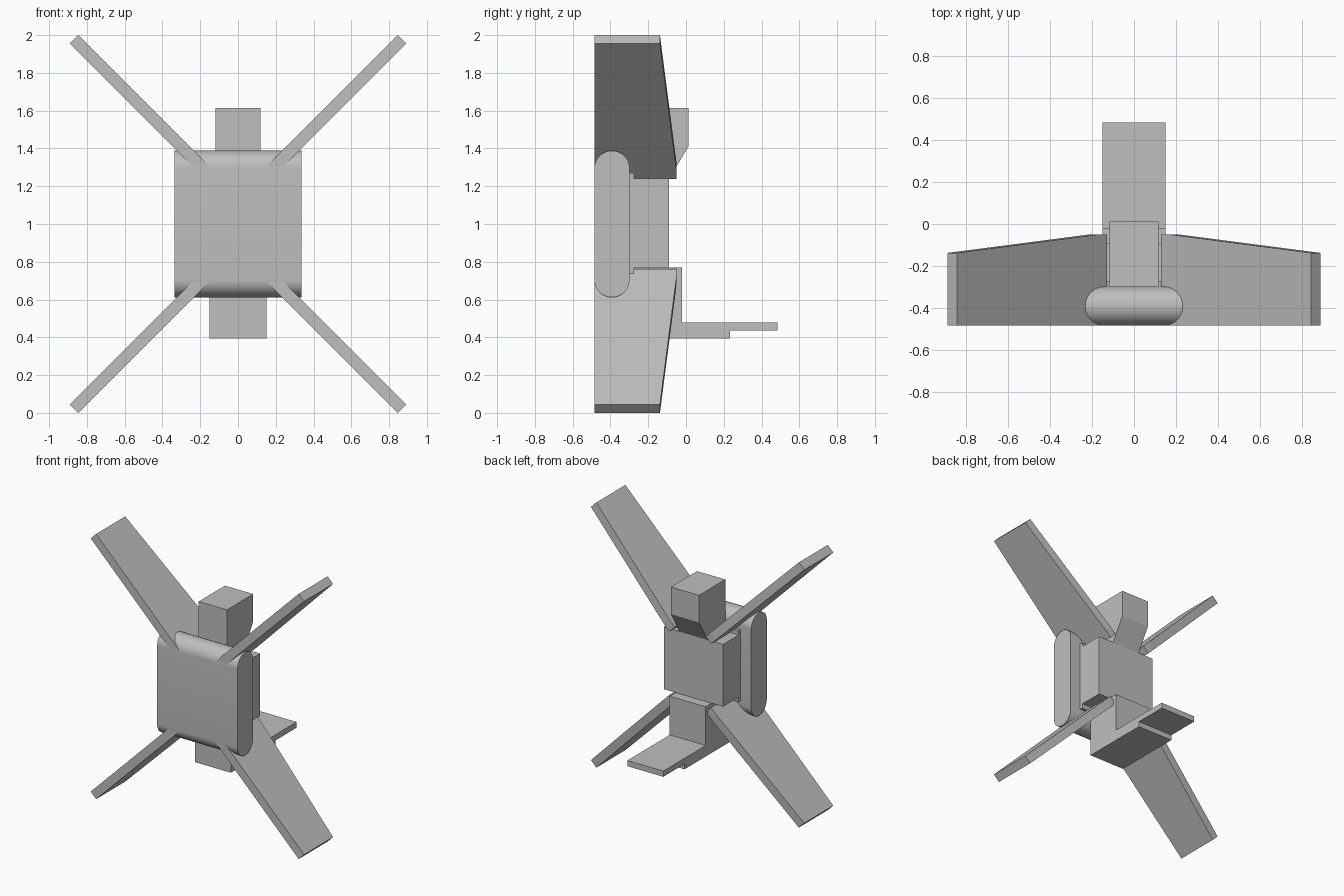
import bpy, bmesh, math
from mathutils import Vector

cube = bpy.data.objects.get("Cube")
if cube:
    bpy.data.objects.remove(cube, do_unlink=True)

grey = bpy.data.materials.new("hull_grey")
grey.use_nodes = True
colour = (0.52, 0.52, 0.52, 1)
grey.diffuse_color = colour
grey.node_tree.nodes["Principled BSDF"].inputs["Base Color"].default_value = colour


def prism(name, profile, place, half):
    """Extrude a 2D profile between -half and +half; place maps (a, b, h) to xyz."""
    bm = bmesh.new()
    rings = [[bm.verts.new(place(a, b, h)) for a, b in profile] for h in (-half, half)]
    bm.faces.new(rings[0])
    bm.faces.new(rings[1])
    for i in range(len(profile)):
        j = (i + 1) % len(profile)
        bm.faces.new((rings[0][i], rings[0][j], rings[1][j], rings[1][i]))
    bmesh.ops.recalc_face_normals(bm, faces=bm.faces)
    mesh = bpy.data.meshes.new(name)
    bm.to_mesh(mesh)
    bm.free()
    mesh.materials.append(grey)
    obj = bpy.data.objects.new(name, mesh)
    bpy.context.collection.objects.link(obj)
    return obj


def side_prism(name, profile, half):
    """Profile given as (y, z), extruded across x."""
    return prism(name, profile, lambda y, z, x: Vector((x, y, z)), half)


def rect(y0, y1, z0, z1):
    return [(y0, z0), (y1, z0), (y1, z1), (y0, z1)]


# Rounded front plate: a stadium profile across the full width
radius, straight, steps = 0.093, 0.295, 24
stadium = []
for centre, start in ((1 + straight, 0), (1 - straight, math.pi)):
    for i in range(steps + 1):
        t = start + math.pi * i / steps
        stadium.append((-0.392 + radius * math.cos(t), centre + radius * math.sin(t)))
plate = side_prism("front_plate", stadium, 0.335)
bpy.context.view_layer.objects.active = plate
plate.select_set(True)
bpy.ops.object.shade_smooth_by_angle(angle=math.radians(30))
plate.select_set(False)

# Central body and the slightly taller flange behind the plate
side_prism("body", rect(-0.31, -0.09, 0.77, 1.24), 0.247)
side_prism("body_flange", rect(-0.31, -0.275, 0.735, 1.27), 0.247)

# Head with a chin sloping back into the body
side_prism("head", [(-0.30, 1.23), (-0.095, 1.23), (0.013, 1.41),
                    (0.013, 1.615), (-0.30, 1.615)], 0.118)

# Lower stem with a stepped ledge reaching backwards
side_prism("stem_and_ledge", [(-0.30, 0.395), (0.233, 0.395), (0.233, 0.435),
                              (0.485, 0.435), (0.485, 0.478), (-0.02, 0.478),
                              (-0.02, 0.77), (-0.30, 0.77)], 0.15)

# Four diagonal blades, one modelled and mirrored about the centre
along = Vector((1, 0, 1)).normalized()
across = Vector((1, 0, -1)).normalized()
root = Vector((0, 0, 0.11))
blades = prism("blades", [(0.215, -0.484), (1.227, -0.484), (1.227, -0.138),
                          (0.27, -0.05), (0.215, -0.05)],
               lambda u, y, h: root + along * u + across * h + Vector((0, y, 0)), 0.032)
blades.location.z = 1
mirror = blades.modifiers.new("mirror", "MIRROR")
mirror.use_axis = (True, False, True)
mirror.use_mirror_merge = False
